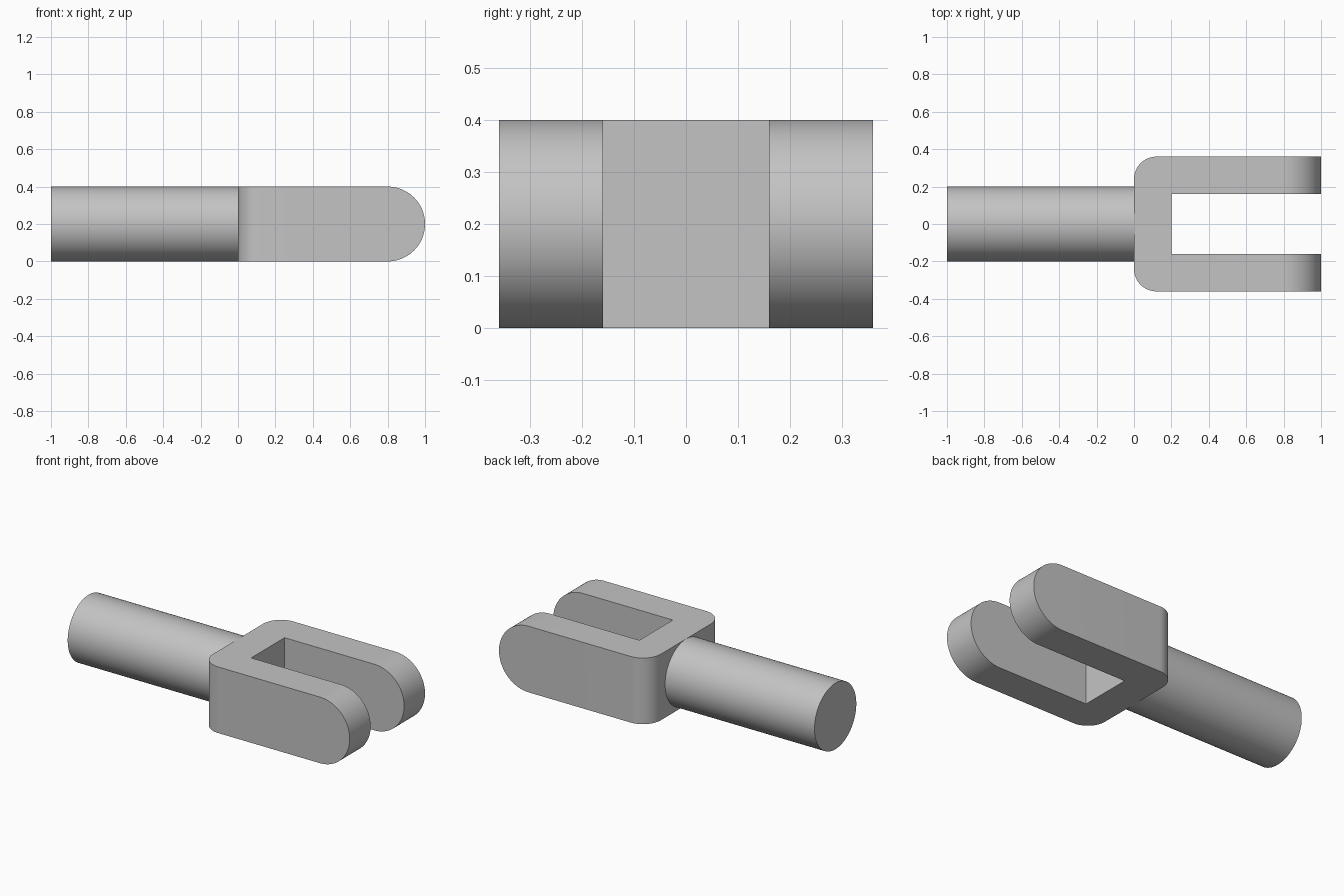
import bpy, bmesh
from math import pi, cos, sin, radians
from mathutils import Vector, Matrix

cube = bpy.data.objects.get("Cube")
if cube:
    bpy.data.objects.remove(cube, do_unlink=True)

R = 0.2          # rod radius and half height of the yoke
HALF_W = 0.36    # half width of the yoke
SLOT = 0.16      # half width of the slot
CORNER = 0.12    # rounding of the yoke's rear corners

grey = bpy.data.materials.new("plain grey")
grey.use_nodes = True
colour = (0.55, 0.55, 0.55, 1)
grey.diffuse_color = colour
grey.node_tree.nodes["Principled BSDF"].inputs["Base Color"].default_value = colour


def arc(cx, cy, r, start, end, steps):
    angles = [radians(start + (end - start) * i / steps) for i in range(steps + 1)]
    return [(cx + r * cos(a), cy + r * sin(a)) for a in angles]


def prism(name, outline, place, depth):
    """Extrude a flat outline; place maps outline points to space."""
    bm = bmesh.new()
    face = bm.faces.new([bm.verts.new(place(u, v)) for u, v in outline])
    new = bmesh.ops.extrude_face_region(bm, geom=[face])["geom"]
    moved = [g for g in new if isinstance(g, bmesh.types.BMVert)]
    bmesh.ops.translate(bm, vec=Vector(depth), verts=moved)
    bmesh.ops.recalc_face_normals(bm, faces=bm.faces)
    return add_object(name, bm)


def add_object(name, bm):
    mesh = bpy.data.meshes.new(name)
    bm.to_mesh(mesh)
    bm.free()
    mesh.materials.append(grey)
    obj = bpy.data.objects.new(name, mesh)
    bpy.context.collection.objects.link(obj)
    return obj


def smooth(obj):
    bpy.ops.object.select_all(action="DESELECT")
    obj.select_set(True)
    bpy.context.view_layer.objects.active = obj
    bpy.ops.object.shade_smooth_by_angle(angle=radians(30))


# Yoke: U-shaped plan, trimmed to a side profile with round tips
half = [(R, SLOT), (1.1, SLOT), (1.1, HALF_W)]
half += arc(CORNER, HALF_W - CORNER, CORNER, 90, 180, 16)
plan = half + [(x, -y) for x, y in reversed(half)]
yoke = prism("yoke", plan, lambda x, y: (x, y, -0.1), (0, 0, 0.6))

side = [(-0.1, 2 * R), (-0.1, 0)] + arc(1 - R, R, R, -90, 90, 48)
trim = prism("yoke_trim", side, lambda x, z: (x, -0.5, z), (0, 1, 0))

cut = yoke.modifiers.new("round tips", "BOOLEAN")
cut.operation = "INTERSECT"
cut.solver = "EXACT"
cut.object = trim
bpy.context.view_layer.objects.active = yoke
bpy.ops.object.modifier_apply(modifier=cut.name)
bpy.data.objects.remove(trim, do_unlink=True)
smooth(yoke)

# Rod: plain cylinder running back from the yoke
bm = bmesh.new()
bmesh.ops.create_cone(bm, cap_ends=True, segments=96, radius1=R, radius2=R, depth=1.0,
                      matrix=Matrix.Translation((-0.5, 0, R)) @ Matrix.Rotation(pi / 2, 4, "Y"))
smooth(add_object("rod", bm))
